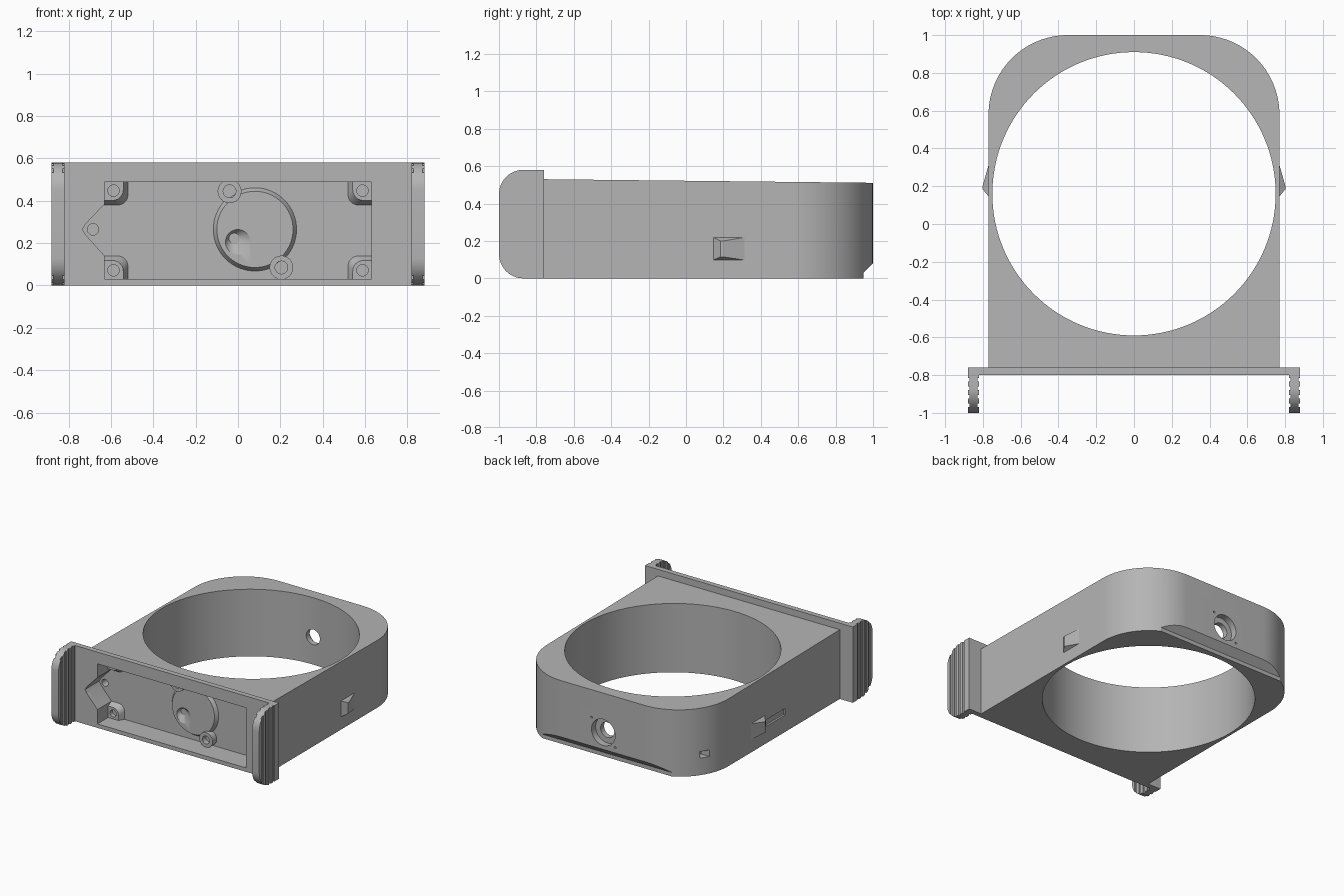
import bpy, bmesh, math
from mathutils import Vector

cube = bpy.data.objects.get("Cube")
if cube:
    bpy.data.objects.remove(cube, do_unlink=True)

grey = bpy.data.materials.new("grey_plastic")
grey.use_nodes = True
grey.diffuse_color = (0.46, 0.46, 0.46, 1)
grey.node_tree.nodes["Principled BSDF"].inputs["Base Color"].default_value = grey.diffuse_color


def place(axis, u, v, w):
    return {"x": (w, u, v), "y": (u, w, v), "z": (u, v, w)}[axis]


def prism(name, pts, axis, lo, hi, end_pts=None):
    """Loft a flat outline along an axis, optionally to a second outline."""
    bm = bmesh.new()
    a = [bm.verts.new(place(axis, u, v, lo)) for u, v in pts]
    b = [bm.verts.new(place(axis, u, v, hi)) for u, v in (end_pts or pts)]
    bm.faces.new(a)
    bm.faces.new(b)
    for i in range(len(a)):
        j = (i + 1) % len(a)
        bm.faces.new((a[i], a[j], b[j], b[i]))
    bmesh.ops.recalc_face_normals(bm, faces=bm.faces)
    mesh = bpy.data.meshes.new(name)
    bm.to_mesh(mesh)
    bm.free()
    mesh.materials.append(grey)
    ob = bpy.data.objects.new(name, mesh)
    bpy.context.collection.objects.link(ob)
    return ob


def arc(cu, cv, r, start=0, end=360, n=48):
    full = end - start == 360
    steps = n if full else n + 1
    angles = [math.radians(start + (end - start) * i / n) for i in range(steps)]
    return [(cu + r * math.cos(t), cv + r * math.sin(t)) for t in angles]


def rect(u0, v0, u1, v1):
    return [(u0, v0), (u1, v0), (u1, v1), (u0, v1)]


def cut(target, cutters, keep=False):
    for c in cutters:
        mod = target.modifiers.new("cut", "BOOLEAN")
        mod.operation, mod.solver, mod.object = "DIFFERENCE", "EXACT", c
        bpy.context.view_layer.objects.active = target
        bpy.ops.object.modifier_apply(modifier=mod.name)
        if not keep:
            bpy.data.objects.remove(c, do_unlink=True)


def smooth(ob):
    bpy.ops.object.select_all(action="DESELECT")
    ob.select_set(True)
    bpy.context.view_layer.objects.active = ob
    bpy.ops.object.shade_smooth_by_angle(angle=math.radians(25))


W, FRONT, FLOOR = 0.77, -0.8, -0.63
R = 0.42

# Main body with rounded back corners and a gently sloping top
outline = ([(-W, -0.78), (W, -0.78)] + arc(W - R, 1 - R, R, 0, 90, 24)
           + arc(R - W, 1 - R, R, 90, 180, 24))
body = prism("body", outline, "z", 0, 0.53)
for v in body.data.vertices:
    if v.co.z > 0.1:
        v.co.z = 0.53 - 0.011 * (v.co.y + 0.76)
flange = prism("front_plate", rect(-0.88, 0, 0.88, 0.58), "y", FRONT, -0.76)

# Front pocket with a pointed end, shared by the plate and the body
pocket = prism("pocket_cutter", [(-0.63, 0.03), (0.63, 0.03), (0.63, 0.49), (-0.63, 0.49),
               (-0.63, 0.385), (-0.72, 0.29), (-0.735, 0.265), (-0.72, 0.24), (-0.63, 0.14)],
               "y", -0.9, FLOOR)
cut(flange, [pocket], keep=True)

# Bore, back lip, back port and side slots
cutters = [
    pocket,
    prism("bore", arc(0, 0.16, 0.75, n=128), "z", -0.1, 0.7),
    prism("back_lip", [(0.95, -0.1), (1.1, -0.1), (1.1, 0.18), (0.95, 0.03)], "x", -0.9, 0.9),
    prism("port", arc(0, 0.21, 0.058), "y", 0.8, 1.1),
    prism("port_counterbore", arc(0, 0.21, 0.1), "y", 0.95, 1.1),
    prism("side_slot", rect(-0.1, 0.13, 0.13, 0.18), "x", -0.9, -0.755),
    prism("corner_slot", rect(0.76, 0.13, 0.82, 0.18), "x", -0.8, -0.66),
    prism("pointed_end_hole", arc(-0.685, 0.265, 0.027, n=24), "y", -0.7, -0.53),
]
for s in (-1, 1):
    cutters.append(prism("pin_hole", arc(0.1 * s, 0.21 + 0.09 * s, 0.008, n=12), "y", 0.97, 1.1))
cut(body, cutters)
smooth(body)

# Raised round pad with a conical dimple
pad = prism("round_pad", arc(0.08, 0.265, 0.2, n=64), "y", FLOOR + 0.005, FLOOR - 0.025,
            arc(0.08, 0.265, 0.18, n=64))
cut(pad, [prism("dimple", arc(0, 0.205, 0.06), "y", FLOOR - 0.026, FLOOR + 0.004,
                arc(-0.02, 0.225, 0.02))])
smooth(pad)

# Screw bosses on the rim of the pad
for name, x, z in (("upper_boss", -0.04, 0.445), ("lower_boss", 0.205, 0.085)):
    boss = prism(name, arc(x, z, 0.056), "y", FLOOR + 0.005, FLOOR - 0.05)
    cut(boss, [prism("boss_hole", arc(x, z, 0.03), "y", FLOOR - 0.1, FLOOR - 0.01)])
    smooth(boss)


# Drafted corner posts in the pocket
def post_outline(sx, sz, size):
    r = 0.05
    pts = [(0, 0), (size, 0)] + arc(size - r, size - r, r, 0, 90, 8) + [(0, size)]
    return [(sx * (0.632 - u), 0.26 + sz * (0.232 - v)) for u, v in pts]


for sx in (-1, 1):
    for sz in (-1, 1):
        side = "left" if sx > 0 else "right"
        level = "upper" if sz > 0 else "lower"
        post = prism(f"{level}_{side}_post", post_outline(sx, sz, 0.115), "y",
                     FLOOR + 0.005, FLOOR - 0.04, post_outline(sx, sz, 0.09))
        cut(post, [prism("post_hole", arc(sx * 0.588, 0.26 + sz * 0.188, 0.027, n=24),
                         "y", FLOOR - 0.1, FLOOR - 0.01)])
        smooth(post)

# Ribbed grips and wedge-shaped side catches
for s, side in ((1, "left"), (-1, "right")):
    r = 0.13
    shape = ([(-0.77, 0), (-0.77, 0.58)] + arc(-1 + r, 0.58 - r, r, 90, 180, 12)
             + arc(-1 + r, r, r, 180, 270, 12))
    grip = prism(f"{side}_grip", shape, "x", s * 0.82, s * 0.88)
    grooves = []
    for i in range(4):
        y = -0.97 + 0.045 * i
        for x in (0.815, 0.885):
            grooves.append(prism("groove", rect(s * x - 0.013, y, s * x + 0.013, y + 0.02),
                                 "z", -0.1, 0.7))
    cut(grip, grooves)
    smooth(grip)
    prism(f"{side}_catch", rect(0.14, 0.095, 0.33, 0.222), "x", s * 0.765, s * 0.802,
          rect(0.185, 0.115, 0.2, 0.2))
